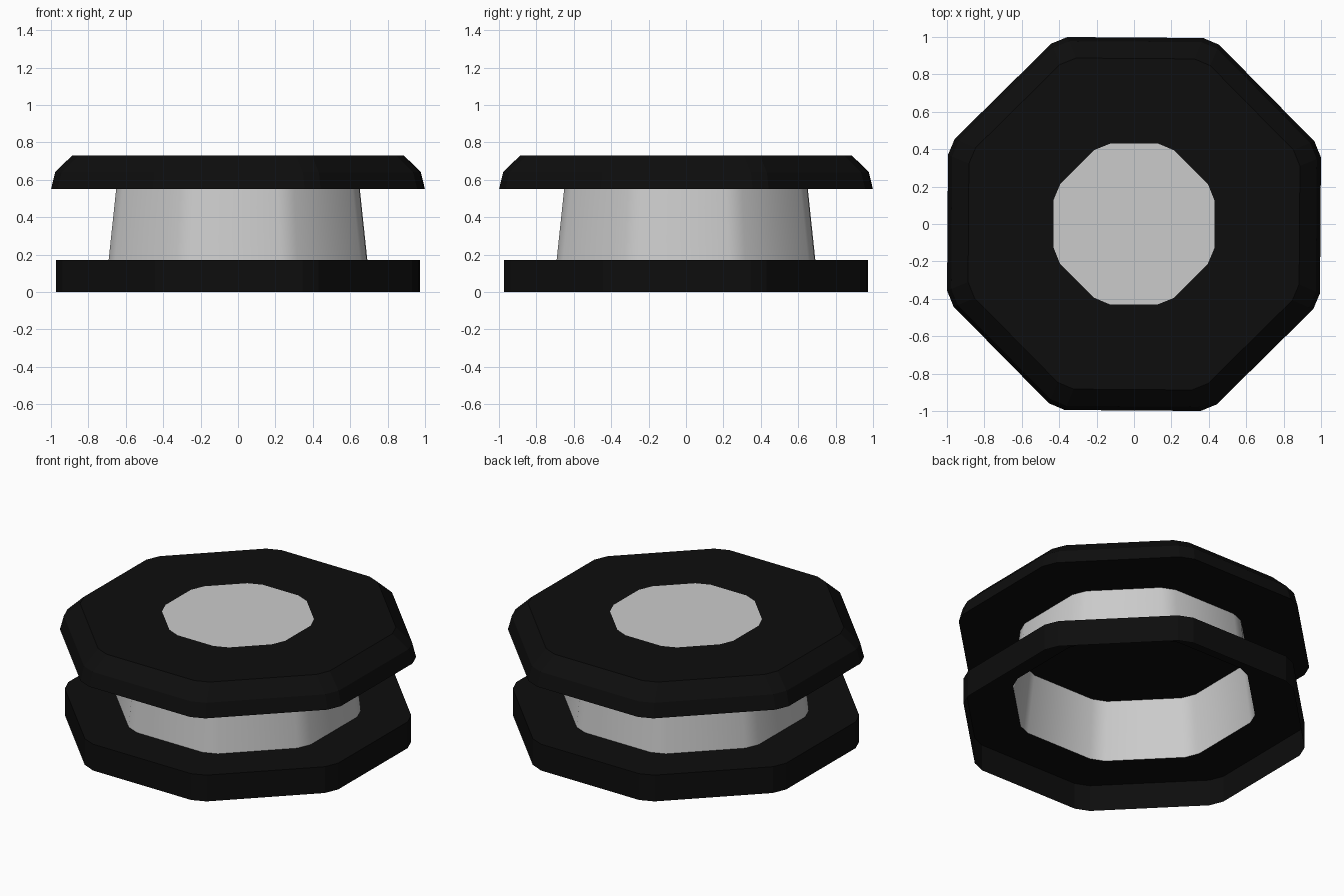
import bpy, bmesh, math

if "Cube" in bpy.data.objects:
    bpy.data.objects.remove(bpy.data.objects["Cube"])

TILT = math.radians(-0.4)

black = bpy.data.materials.new("black")
black.diffuse_color = (0.004, 0.004, 0.004, 1)
black.use_nodes = True
black.node_tree.nodes["Principled BSDF"].inputs["Base Color"].default_value = black.diffuse_color


def octagon(apothem, z, cut=0.05):
    """Octagon outline with each corner chamfered: 16 points."""
    pts = []
    half = apothem * math.tan(math.pi / 8) - cut
    for i in range(8):
        a = i * math.pi / 4 + TILT
        for t in (-half, half):
            pts.append((apothem * math.cos(a) - t * math.sin(a),
                        apothem * math.sin(a) + t * math.cos(a), z))
    return pts


def loft(name, profile, cap_start=False, cap_end=False, mat=None, smooth=False):
    """Skin a stack of (apothem, z) octagon outlines."""
    bm = bmesh.new()
    rings = [[bm.verts.new(p) for p in octagon(r, z)] for r, z in profile]
    for a, b in zip(rings, rings[1:]):
        for i in range(16):
            j = (i + 1) % 16
            bm.faces.new((a[i], a[j], b[j], b[i]))
    if cap_start:
        bm.faces.new(rings[0][::-1])
    if cap_end:
        bm.faces.new(rings[-1])
    mesh = bpy.data.meshes.new(name)
    bm.to_mesh(mesh)
    bm.free()
    obj = bpy.data.objects.new(name, mesh)
    bpy.context.collection.objects.link(obj)
    if mat:
        mesh.materials.append(mat)
    if smooth:
        bpy.context.view_layer.objects.active = obj
        obj.select_set(True)
        bpy.ops.object.shade_smooth_by_angle(angle=math.radians(40))
        obj.select_set(False)
    return obj


# Base: hollow tray, open underneath, with a hole where the collar starts
loft("base_plate", [(0.97, 0), (0.97, 0.17), (0.69, 0.17)], mat=black)

# Tapered collar between the plates
loft("collar", [(0.69, 0.17), (0.65, 0.55)], smooth=True)

# Top plate with bevelled rim, closed underneath
loft("top_plate", [(0.997, 0.55), (0.975, 0.64), (0.885, 0.73), (0.43, 0.73)],
     cap_start=True, mat=black)

# Flush centre panel
loft("centre_panel", [(0.43, 0.73)], cap_end=True)
